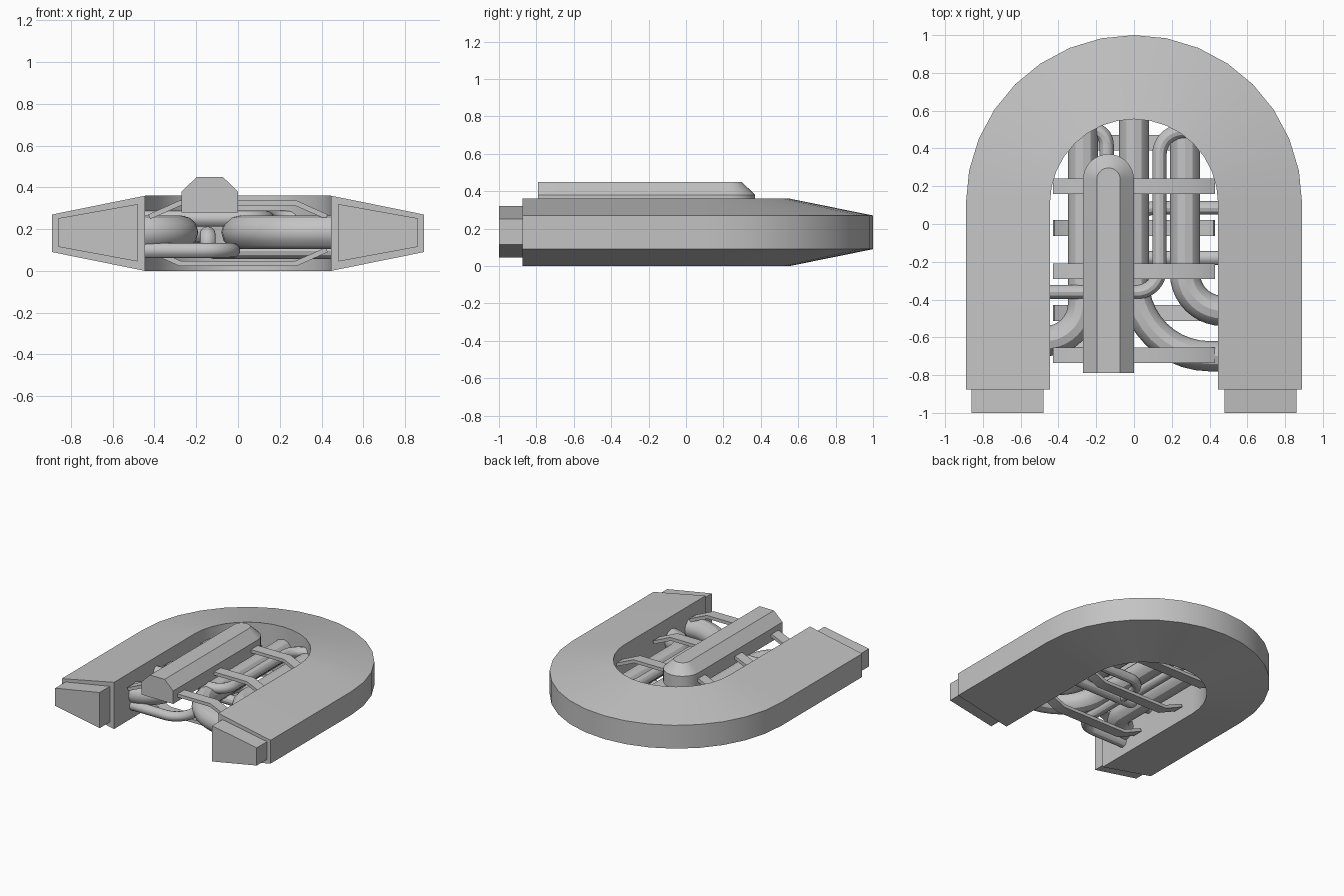
import bpy, bmesh, math
from mathutils import Vector

if "Cube" in bpy.data.objects:
    bpy.data.objects.remove(bpy.data.objects["Cube"])

grey = bpy.data.materials.new("plain grey")
grey.diffuse_color = (0.55, 0.55, 0.55, 1)
grey.use_nodes = True
grey.node_tree.nodes["Principled BSDF"].inputs["Base Color"].default_value = grey.diffuse_color


def finish(name, mesh):
    mesh.materials.clear()
    mesh.materials.append(grey)
    for p in mesh.polygons:
        p.use_smooth = True
    mesh.set_sharp_from_angle(angle=math.radians(30))
    ob = bpy.data.objects.new(name, mesh)
    bpy.context.collection.objects.link(ob)
    return ob


def loft(name, rings):
    """Skin equal-length closed rings and cap both ends."""
    bm = bmesh.new()
    vs = [[bm.verts.new(p) for p in ring] for ring in rings]
    n = len(vs[0])
    for a, b in zip(vs, vs[1:]):
        for i in range(n):
            j = (i + 1) % n
            bm.faces.new((a[i], a[j], b[j], b[i]))
    bm.faces.new(vs[0])
    bm.faces.new(vs[-1])
    bmesh.ops.recalc_face_normals(bm, faces=bm.faces)
    mesh = bpy.data.meshes.new(name)
    bm.to_mesh(mesh)
    bm.free()
    return finish(name, mesh)


def pipe(name, pts, radius, bend):
    """Round pipe through corner points with filleted bends."""
    pts = [Vector(p) for p in pts]
    path = [pts[0]]
    for a, b, c in zip(pts, pts[1:], pts[2:]):
        u, v = (a - b).normalized(), (c - b).normalized()
        r = min(bend, (a - b).length * 0.49, (c - b).length * 0.49) if len(pts) > 3 else bend
        centre = b + (u + v) * r
        for k in range(11):
            t = k / 10 * math.pi / 2
            path.append(centre - v * r * math.cos(t) - u * r * math.sin(t))
    path.append(pts[-1])
    cu = bpy.data.curves.new(name + "_path", 'CURVE')
    cu.dimensions = '3D'
    cu.bevel_depth = radius
    cu.bevel_resolution = 4
    cu.use_fill_caps = True
    s = cu.splines.new('POLY')
    s.points.add(len(path) - 1)
    for sp, p in zip(s.points, path):
        sp.co = (*p, 1)
    tmp = bpy.data.objects.new(name + "_path", cu)
    bpy.context.collection.objects.link(tmp)
    dg = bpy.context.evaluated_depsgraph_get()
    mesh = bpy.data.meshes.new_from_object(tmp.evaluated_get(dg))
    bpy.data.objects.remove(tmp)
    finish(name, mesh)


# U-shaped hull: tapered section swept round two arms and a half circle
ARC_Y = 0.11
section = [(0.445, 0.0), (0.445, 0.36), (0.89, 0.27), (0.89, 0.09)]
rings = [[(r, -0.875, z) for r, z in section]]
for k in range(17):
    a = math.pi * k / 16
    rings.append([(r * math.cos(a), ARC_Y + r * math.sin(a), z) for r, z in section])
rings.append([(-r, -0.875, z) for r, z in section])
loft("hull", rings)

# Smaller blocks at the tips of the arms
tip = [(0.48, 0.045), (0.48, 0.32), (0.86, 0.252), (0.86, 0.115)]
for side, s in (("right", 1), ("left", -1)):
    loft("arm_tip_" + side, [[(s * x, y, z) for x, z in tip] for y in (-1.0, -0.86)])

# Raised spine with rounded back end and chamfered top
rings = []
for w, z in ((0.135, 0.28), (0.135, 0.38), (0.062, 0.45)):
    ring = [(-0.135 + w, -0.79, z)]
    for k in range(17):
        a = math.pi * k / 16
        ring.append((-0.135 + w * math.cos(a), 0.235 + w * math.sin(a), z))
    ring.append((-0.135 - w, -0.79, z))
    rings.append(ring)
loft("spine", rings)

# Cross ribs, arched above and mirrored below
rib = [(-0.43, 0.27), (-0.28, 0.337), (0.28, 0.337), (0.43, 0.27),
       (0.42, 0.248), (0.275, 0.312), (-0.275, 0.312), (-0.42, 0.248)]
for i, y in enumerate((0.2, -0.25, -0.695)):
    loft(f"upper_rib_{i}", [[(x, y + d, z) for x, z in rib] for d in (-0.042, 0.042)])
for i, y in enumerate((0.43, -0.022, -0.472)):
    loft(f"lower_rib_{i}", [[(x, y + d, 0.36 - z) for x, z in rib] for d in (-0.042, 0.042)])

# Thick pipes
Z = 0.185
pipe("thick_pipe_left", [(-0.27, 0.62, Z), (-0.27, -0.62, Z), (-0.55, -0.62, Z)], 0.08, 0.2)
pipe("thick_pipe_middle", [(0, 0.7, Z), (0, -0.7, Z), (0.6, -0.7, Z)], 0.08, 0.4)
pipe("thick_pipe_right", [(0.27, 0.62, Z), (0.27, -0.46, Z), (0.55, -0.46, Z)], 0.08, 0.2)

# Thin pipes weaving above and below the thick ones
pipe("thin_pipe_upper", [(0.5, 0.49, 0.25), (0.135, 0.49, 0.25), (0.135, -0.36, 0.25),
                         (-0.55, -0.36, 0.25)], 0.038, 0.12)
pipe("thin_pipe_inner", [(-0.5, 0.5, 0.175), (-0.145, 0.5, 0.175), (-0.145, -0.18, 0.175),
                         (-0.145, -0.18, 0.095), (0.55, -0.18, 0.095)], 0.038, 0.08)
pipe("thin_pipe_lower", [(-0.55, -0.65, 0.098), (-0.025, -0.65, 0.098), (-0.025, 0.085, 0.098),
                         (0.55, 0.085, 0.098)], 0.036, 0.14)
